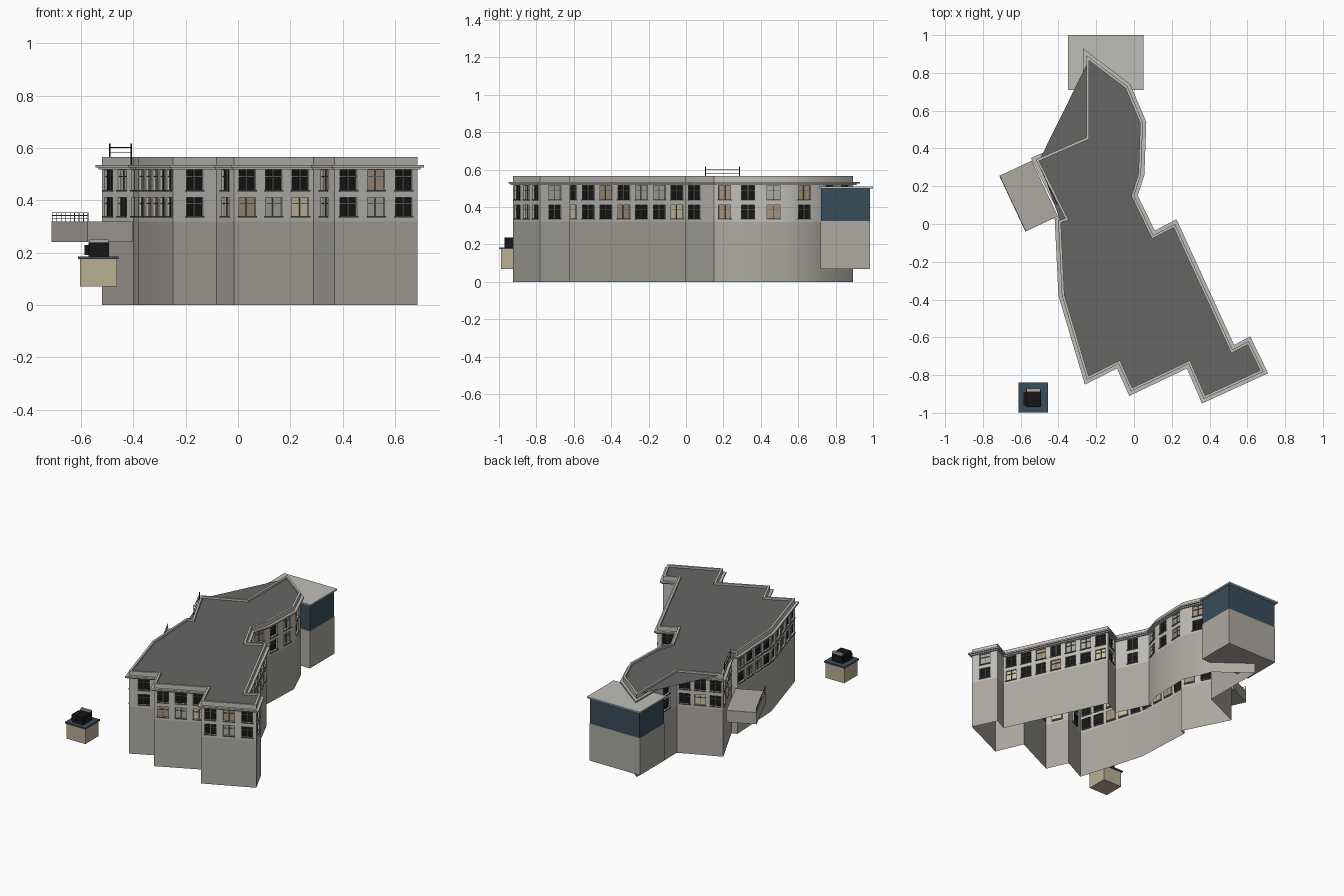
import bpy, bmesh, math, random
from mathutils import Vector

if "Cube" in bpy.data.objects:
    bpy.data.objects.remove(bpy.data.objects["Cube"])

random.seed(4)

# cornice outline, counter-clockwise: x, y, windows on the edge that starts here
PLAN = [(-.27, .93, 2), (-.27, .47, 3), (-.545, .35, 3), (-.39, .04, 0), (-.42, .03, 4),
        (-.40, -.38, 5), (-.26, -.85, 1), (-.09, -.765, 1), (-.025, -.91, 3), (.28, -.765, 1),
        (.36, -.95, 3), (.71, -.79, 1), (.615, -.595, 0), (.53, -.64, 7), (.225, .025, 1),
        (.11, -.035, 1), (.02, .15, 1), (.055, .26, 2), (.065, .54, 1), (-.02, .74, 2)]


def mat(name, r, g, b):
    m = bpy.data.materials.new(name)
    m.diffuse_color = (r, g, b, 1)
    m.use_nodes = True
    m.node_tree.nodes["Principled BSDF"].inputs["Base Color"].default_value = m.diffuse_color
    return m


STONE = mat("stone", .42, .40, .36)
UPPER = mat("upper_stone", .52, .51, .48)
ROOF = mat("roof_felt", .13, .13, .125)
BLACK = mat("black_glass", .008, .008, .008)
BLUE = mat("blue_glass", .04, .075, .11)
TAN = mat("tan_stone", .50, .43, .29)
FRAME = mat("frame", .12, .12, .11)
CURTAINS = [mat("cream_curtain", .62, .55, .36), mat("brown_curtain", .38, .29, .2),
            mat("grey_curtain", .4, .4, .38)]


def finish(bm, name, mats, smooth=False):
    bmesh.ops.remove_doubles(bm, verts=bm.verts, dist=1e-5)
    me = bpy.data.meshes.new(name)
    bm.to_mesh(me)
    bm.free()
    for m in mats:
        me.materials.append(m)
    if smooth:
        for p in me.polygons:
            p.use_smooth = True
        me.set_sharp_from_angle(angle=math.radians(35))
    ob = bpy.data.objects.new(name, me)
    bpy.context.collection.objects.link(ob)
    return ob


def quad(bm, pts, mi=0):
    f = bm.faces.new([bm.verts.new(p) for p in pts])
    f.material_index = mi


def outline(d):
    """Plan moved inwards by d with mitred corners."""
    pts = [Vector(p[:2]) for p in PLAN]
    out = []
    for i, p in enumerate(pts):
        a = (p - pts[i - 1]).normalized()
        b = (pts[(i + 1) % len(pts)] - p).normalized()
        na, nb = Vector((-a.y, a.x)), Vector((-b.y, b.x))
        out.append(p + (na + nb) * d / (1 + na.dot(nb)))
    return out


def strip(bm, lo, hi, z0, z1):
    n = len(lo)
    for i in range(n):
        j = (i + 1) % n
        quad(bm, [(*lo[i], z0), (*lo[j], z0), (*hi[j], z1), (*hi[i], z1)])


def ring(name, d0, d1, z0, z1, m):
    bm = bmesh.new()
    o, i = outline(d0), outline(d1)
    strip(bm, o, o, z0, z1)
    strip(bm, o, i, z1, z1)
    strip(bm, i, i, z1, z0)
    strip(bm, i, o, z0, z0)
    finish(bm, name, [m], True)


def bar(bm, o, u, n, u0, u1, n0, n1, z0, z1, mi=0):
    """Box in a local frame: u along, n outward, z up."""
    c = [[[o + u * a + n * b + Vector((0, 0, z)) for z in (z0, z1)] for b in (n0, n1)] for a in (u0, u1)]
    v = [[[bm.verts.new(p) for p in r] for r in s] for s in c]
    for f in ([v[0][0], v[0][1][::-1]], [v[1][0][::-1], v[1][1]],
              [v[0][0][::-1], v[1][0]], [v[0][1], v[1][1][::-1]],
              [[v[0][0][0], v[0][1][0]], [v[1][1][0], v[1][0][0]]],
              [[v[0][0][1], v[1][0][1]], [v[1][1][1], v[0][1][1]]]):
        bm.faces.new(f[0] + f[1]).material_index = mi
    bmesh.ops.recalc_face_normals(bm, faces=bm.faces[-6:])


X, Y, O = Vector((1, 0, 0)), Vector((0, 1, 0)), Vector((0, 0, 0))


def box(name, x0, x1, y0, y1, z0, z1, m):
    bm = bmesh.new()
    bar(bm, O, X, Y, x0, x1, y0, y1, z0, z1)
    return finish(bm, name, [m])


# plain lower wall, open underneath
WALL = outline(.018)
bm = bmesh.new()
strip(bm, WALL, WALL, 0, .32)
finish(bm, "lower_wall", [STONE], True)

# upper wall with window openings, recessed glazing, bars and sills
wall, win = bmesh.new(), bmesh.new()
ROWS = [.32, .34, .41, .44, .515, .535]
for i, (_, _, count) in enumerate(PLAN):
    a, b = WALL[i].to_3d(), WALL[(i + 1) % len(WALL)].to_3d()
    length = (b - a).length
    u = (b - a).normalized()
    n = Vector((u.y, -u.x, 0))
    w = min(.07, .72 * length / max(count, 1))
    cols = [0]
    for k in range(count):
        c = (k + .5) * length / count
        cols += [c - w / 2, c + w / 2]
    cols.append(length)

    def P(s, z, d=0):
        return a + u * s - n * d + Vector((0, 0, z))

    for ci in range(len(cols) - 1):
        s0, s1 = cols[ci], cols[ci + 1]
        for ri in range(5):
            z0, z1 = ROWS[ri], ROWS[ri + 1]
            if not (ci % 2 and ri % 2):
                quad(wall, [P(s0, z0), P(s1, z0), P(s1, z1), P(s0, z1)])
                continue
            d = .01
            edge = [(s0, z0), (s1, z0), (s1, z1), (s0, z1)]
            for k in range(4):
                p, q = edge[k], edge[(k + 1) % 4]
                quad(wall, [P(*p), P(*q), P(*q, d), P(*p, d)])
            shade = 1 if random.random() < .55 else random.choice((2, 3, 4))
            quad(win, [P(*e, d) for e in edge], shade)
            mid, zt = (s0 + s1) / 2, z0 + .68 * (z1 - z0)
            bar(win, a, u, n, mid - .002, mid + .002, -d, -.005, z0, z1)
            bar(win, a, u, n, s0, s1, -d, -.005, zt - .0015, zt + .0015)
            bar(win, a, u, n, s0 - .004, s1 + .004, -.004, .006, z0 - .006, z0)
finish(wall, "upper_wall", [UPPER], True)
finish(win, "windows", [FRAME, BLACK] + CURTAINS)

# cornice, parapet and roof
ring("cornice", 0, .022, .525, .535, UPPER)
ring("cornice_underside", .009, .022, .517, .525, UPPER)
ring("parapet", .018, .032, .53, .565, UPPER)
bm = bmesh.new()
bm.faces.new([bm.verts.new((*p, .552)) for p in outline(.031)])
bmesh.ops.triangulate(bm, faces=bm.faces[:])
finish(bm, "flat_roof", [ROOF])

# glazed pavilion at the back
box("pavilion_base", -.34, .04, .72, .985, .07, .325, STONE)
box("pavilion_glass", -.338, .038, .722, .983, .325, .5, BLUE)
box("pavilion_roof", -.35, .05, .71, 1.0, .5, .51, UPPER)

# projecting terrace on the left, with railing on its outer edge
bm = bmesh.new()
o = Vector((-.575, -.04, 0))
u = (Vector((-.713, .255, 0)) - o)
span = u.length
u.normalize()
n = Vector((-u.y, u.x, 0))
bar(bm, o, u, n, 0, span, -.19, 0, .24, .32)
finish(bm, "terrace", [STONE])
bm = bmesh.new()
for k in range(9):
    s = .002 + k * (span - .004) / 8
    bar(bm, o, u, n, s - .001, s + .001, -.004, -.002, .32, .353)
for z in (.331, .342, .353):
    bar(bm, o, u, n, 0, span, -.004, -.002, z - .001, z + .001)
finish(bm, "terrace_railing", [FRAME])

# roof sign frame on the left edge, left blank
bm = bmesh.new()
o = Vector((-.408, .105, 0))
u = (Vector((-.49, .285, 0)) - o)
span = u.length
u.normalize()
n = Vector((-u.y, u.x, 0))
for s in (0, span):
    bar(bm, o, u, n, s - .002, s + .002, -.002, .002, .535, .617)
for z in (.582, .602):
    bar(bm, o, u, n, 0, span, -.0015, .0015, z - .0015, z + .0015)
finish(bm, "sign_frame", [BLACK])

# detached kiosk with a dark machine on top
box("kiosk_base", -.604, -.463, -.988, -.847, .07, .175, TAN)
box("kiosk_roof", -.612, -.456, -.997, -.84, .175, .185, BLUE)
box("machine_body", -.572, -.493, -.97, -.875, .185, .238, BLACK)
box("machine_side", -.586, -.572, -.96, -.89, .192, .23, BLACK)
box("machine_handle", -.57, -.495, -.89, -.872, .238, .25, STONE)
